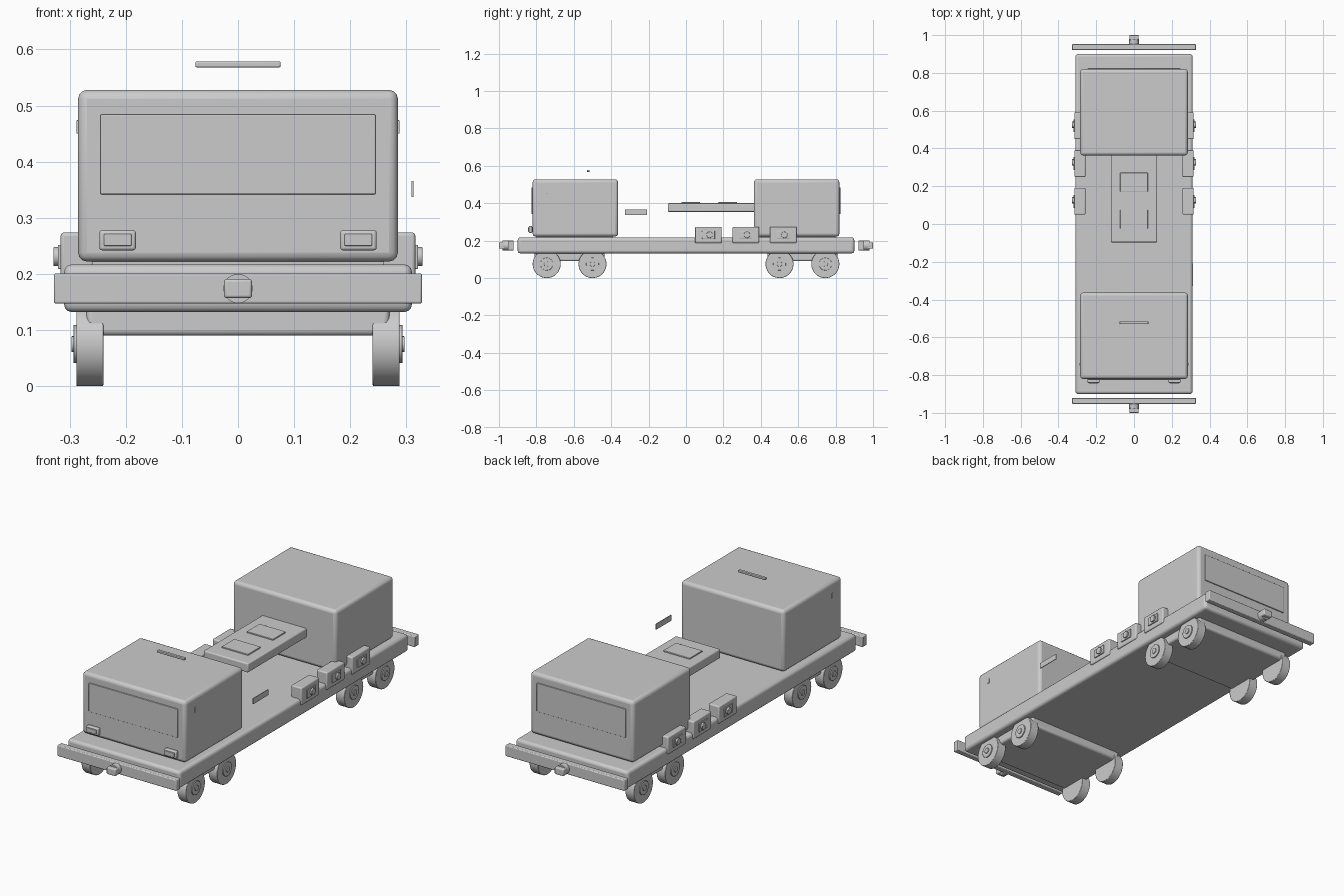
import bpy
import math

if "Cube" in bpy.data.objects:
    bpy.data.objects.remove(bpy.data.objects["Cube"])

grey = bpy.data.materials.new("plain grey")
grey.diffuse_color = (0.6, 0.6, 0.6, 1)
grey.use_nodes = True
grey.node_tree.nodes["Principled BSDF"].inputs["Base Color"].default_value = grey.diffuse_color


def finish(ob, name, bevel, segments=3):
    ob.name = name
    ob.data.materials.append(grey)
    if bevel:
        mod = ob.modifiers.new("rounded edges", 'BEVEL')
        mod.width = bevel
        mod.segments = segments
        mod.limit_method = 'ANGLE'
    bpy.ops.object.shade_smooth_by_angle(angle=math.radians(35))
    return ob


def box(name, x, y, z, bevel=0.0):
    """Box from (min, max) ranges on each axis."""
    bpy.ops.mesh.primitive_cube_add(
        size=1, location=[(r[0] + r[1]) / 2 for r in (x, y, z)])
    ob = bpy.context.object
    ob.scale = [r[1] - r[0] for r in (x, y, z)]
    bpy.ops.object.transform_apply(location=False, rotation=False, scale=True)
    return finish(ob, name, bevel)


def cylinder(name, axis, radius, center, length, bevel=0.0, sides=32):
    rot = (0, math.pi / 2, 0) if axis == 'x' else (math.pi / 2, 0, 0)
    bpy.ops.mesh.primitive_cylinder_add(
        vertices=sides, radius=radius, depth=length, location=center, rotation=rot)
    return finish(bpy.context.object, name, bevel, 2)


def span(a, b, sign):
    return tuple(sorted((a * sign, b * sign)))


# Flat deck
box("deck", (-0.31, 0.31), (-0.90, 0.90), (0.132, 0.217), 0.014)

for end, e in (("front", -1), ("rear", 1)):
    # Raised cabin on a slightly narrower plinth, with a wide end panel
    box(end + "_cabin_plinth", (-0.26, 0.26), span(0.39, 0.80, e), (0.212, 0.228))
    box(end + "_cabin", (-0.285, 0.285), span(0.363, 0.82, e), (0.222, 0.528), 0.016)
    box(end + "_window_panel", (-0.245, 0.245), span(0.815, 0.825, e), (0.342, 0.484), 0.002)

    # Buffer beam and coupler
    box(end + "_buffer_beam", (-0.328, 0.328), span(0.921, 0.953, e), (0.147, 0.201), 0.004)
    cylinder(end + "_coupler_shank", 'y', 0.026, (0, 0.963 * e, 0.174), 0.034)
    box(end + "_coupler_head", (-0.025, 0.025), span(0.968, 1.0, e), (0.157, 0.191), 0.005)

    # Bogie frame with two axles
    box(end + "_bogie", (-0.27, 0.27), span(0.435, 0.81, e), (0.09, 0.142), 0.01)
    for n, y in enumerate((0.50, 0.745)):
        for side, s in (("left", -1), ("right", 1)):
            tag = f"{end}_{side}_{n + 1}"
            cylinder("wheel_" + tag, 'x', 0.075, (0.264 * s, y * e, 0.075), 0.048, 0.002, 40)
            cylinder("hub_" + tag, 'x', 0.034, (0.289 * s, y * e, 0.075), 0.008, 0.001)
            cylinder("hub_cap_" + tag, 'x', 0.014, (0.292 * s, y * e, 0.075), 0.010, 0.001, 20)

# Equipment boxes with a plate and knob along both deck edges
for side, s in (("left", -1), ("right", 1)):
    for n, y in enumerate((0.12, 0.32, 0.52)):
        tag = f"{side}_{n + 1}"
        box("equipment_box_" + tag, span(0.257, 0.316, s), (y - 0.071, y + 0.071),
            (0.187, 0.274), 0.006)
        box("equipment_plate_" + tag, span(0.314, 0.321, s), (y - 0.034, y + 0.034),
            (0.209, 0.252), 0.002)
        cylinder("equipment_knob_" + tag, 'x', 0.017, (0.322 * s, y + 0.006, 0.231), 0.014, 0.002, 20)

    # Headlight housings and lenses on the front cabin
    box("headlight_" + side, span(0.182, 0.247, s), (-0.841, -0.822), (0.242, 0.278), 0.005)
    box("headlight_lens_" + side, span(0.190, 0.239, s), (-0.845, -0.838), (0.250, 0.271), 0.002)

    # Small upright handle on the cabin flank
    box("door_handle_" + side, span(0.280, 0.288, s), (-0.749, -0.737), (0.450, 0.474), 0.001)

# Raised shelf reaching into the rear cabin, with two pads
box("shelf", (-0.123, 0.123), (-0.097, 0.42), (0.354, 0.400), 0.006)
for n, y in enumerate((0.025, 0.222)):
    box(f"shelf_pad_{n + 1}", (-0.073, 0.073), (y - 0.05, y + 0.05), (0.397, 0.406), 0.002)

# Loose roof bar and side plate
box("roof_bar", (-0.076, 0.076), (-0.530, -0.515), (0.568, 0.579), 0.003)
box("side_plate", (0.309, 0.313), (-0.327, -0.208), (0.337, 0.366), 0.001)
